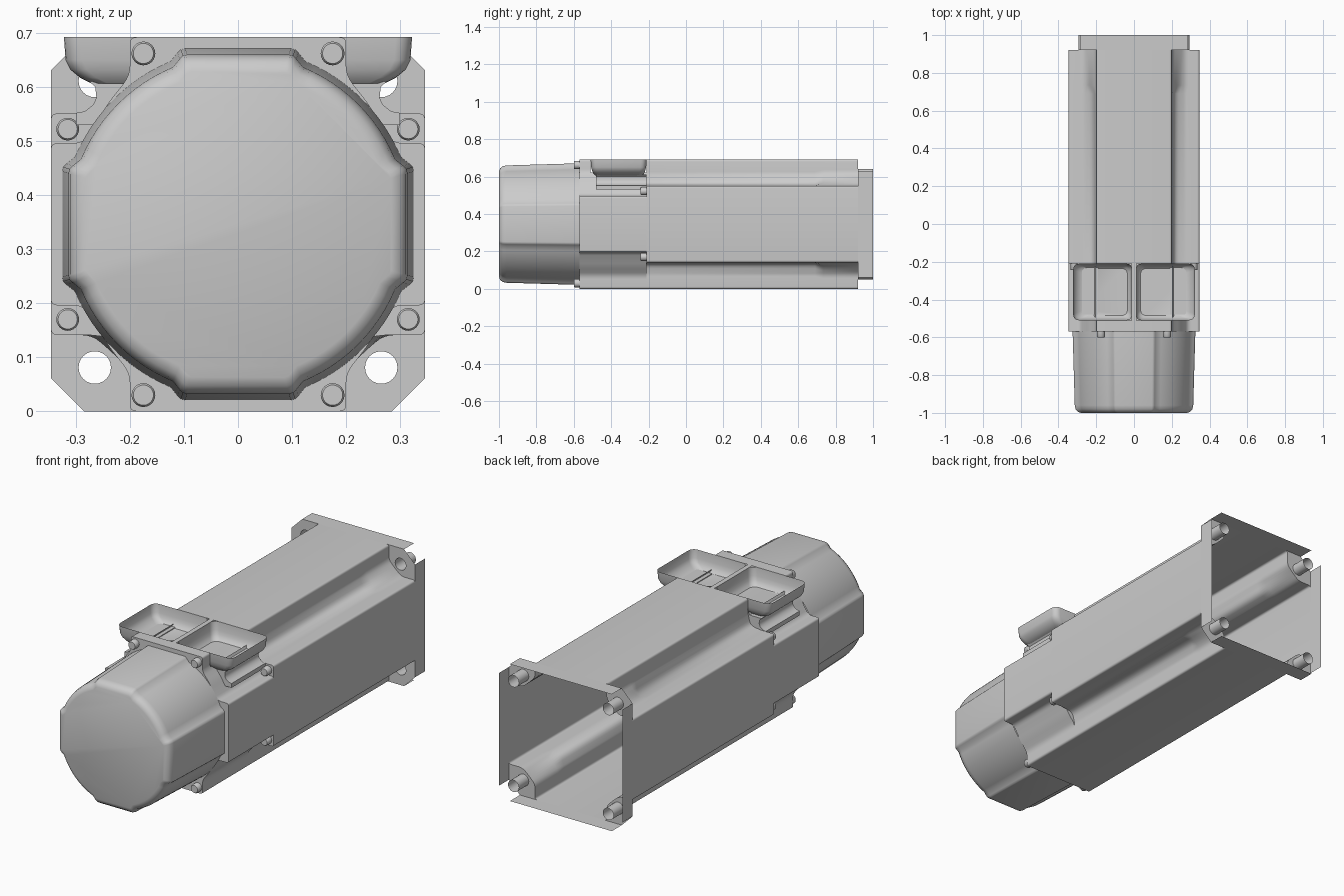
import bpy, bmesh, math
from mathutils import Vector

if "Cube" in bpy.data.objects:
    bpy.data.objects.remove(bpy.data.objects["Cube"])

H = 0.346            # half width; also height of the long axis
SIGNS = [(1, 1), (1, -1), (-1, -1), (-1, 1)]


def finish(bm, name, angle=35):
    bmesh.ops.remove_doubles(bm, verts=bm.verts, dist=1e-5)
    bmesh.ops.recalc_face_normals(bm, faces=bm.faces)
    me = bpy.data.meshes.new(name)
    bm.to_mesh(me)
    bm.free()
    me.shade_smooth()
    me.set_sharp_from_angle(angle=math.radians(angle))
    ob = bpy.data.objects.new(name, me)
    bpy.context.collection.objects.link(ob)
    return ob


def rounded(points, start, end, steps=4):
    """Round every corner (u, v, radius) of an open path."""
    path = [Vector(start)] + [Vector(p[:2]) for p in points] + [Vector(end)]
    out = []
    for i, (u, v, r) in enumerate(points, 1):
        p = path[i]
        a = p + (path[i - 1] - p).normalized() * r
        b = p + (path[i + 1] - p).normalized() * r
        for k in range(steps + 1):
            t = k / steps
            out.append(a * (1 - t) ** 2 + p * 2 * t * (1 - t) + b * t * t)
    return out


def full_loop(quarter):
    """Mirror a quarter profile into a closed loop."""
    loop = []
    for i, (su, sv) in enumerate(SIGNS):
        q = quarter if i % 2 == 0 else quarter[::-1]
        loop += [(su * p[0], sv * p[1]) for p in q]
    return loop


def loft(bm, rings):
    """Skin between equally sized rings of 3D points."""
    rows = [[bm.verts.new(p) for p in ring] for ring in rings]
    n = len(rows[0])
    for a, b in zip(rows, rows[1:]):
        for i in range(n):
            j = (i + 1) % n
            bm.faces.new((a[i], a[j], b[j], b[i]))
    return rows


def along_y(loop, y, s=1.0):
    return [(u * s, y, H + v * s) for u, v in loop]


def quad(bm, pts):
    bm.faces.new([bm.verts.new(p) for p in pts])


def section(corners):
    return rounded(corners, (0, H), (H, 0))


def cylinder(name, x, y0, y1, z, r):
    bm = bmesh.new()
    ring = [(r * math.cos(k * math.pi / 12), r * math.sin(k * math.pi / 12)) for k in range(24)]
    rows = loft(bm, [[(x + u * s, y, z + v * s) for u, v in ring]
                     for y, s in ((y1, 1), (y0 + .005, 1), (y0, .85))])
    bm.faces.new(rows[-1])
    return finish(bm, name)


# Housing: front section, recessed long channel, shallower channel near the flange
front_q = section([(.2, H, .012), (.2, .275, .02), (.24, .225, .02), (.285, .15, .02), (H, .15, .012)])
deep_q = section([(.2, H, .012), (.2, .27, .01), (.213, .213, .025), (.27, .205, .01), (H, .205, .012)])
shallow_q = section([(.2, H, .012), (.2, .27, .02), (.235, .235, .02), (.27, .205, .02), (H, .205, .012)])
F, D, S = map(full_loop, (front_q, deep_q, shallow_q))
T0, T1 = -.51, -.21      # extent of the connector trays
bm = bmesh.new()
rows = loft(bm, [along_y(F, -.57), along_y(F, T0), along_y(F, T1), along_y(D, T1),
                 along_y(D, .69), along_y(S, .735), along_y(S, .92)])
bm.faces.new(rows[0])
# opening in the top for the trays
hole = []
for f in bm.faces:
    c = f.calc_center_median()
    if T0 < c.y < T1 - .01 and c.z > H + .28:
        hole.append(f)
bmesh.ops.delete(bm, geom=hole, context='FACES')
# open-ended mounting collar: four plates
W = .285
for s in (1, -1):
    quad(bm, [(-W, .92, H + s * H), (W, .92, H + s * H), (W, 1, H + s * H), (-W, 1, H + s * H)])
    quad(bm, [(s * H, .92, H - W), (s * H, .92, H + W), (s * H, 1, H + W), (s * H, 1, H - W)])
finish(bm, "motor_housing")

# Flange corners with through holes and open sleeves
for su, sv in SIGNS:
    bm = bmesh.new()
    outline = [tuple(p) for p in shallow_q] + [(H, W), (W, H)]
    circle = [(.265 + .03 * math.cos(k * math.pi / 12), .265 + .03 * math.sin(k * math.pi / 12))
              for k in range(24)]
    edges = []
    for pts in (outline, circle):
        vs = [bm.verts.new((su * u, .92, H + sv * v)) for u, v in pts]
        edges += [bm.edges.new((vs[i], vs[(i + 1) % len(vs)])) for i in range(len(vs))]
    bmesh.ops.triangle_fill(bm, edges=edges, use_beauty=True)
    loft(bm, [[(su * u, y, H + sv * v) for u, v in circle] for y in (.92, 1.0)])
    finish(bm, "flange_corner")

# Rear cover: round with four raised flats, slight draft and rounded end
arc = [math.radians(67.5 - 45 * k / 12) for k in range(13)]
cap_q = ([(.098, .325), (.106, .323), (.112, .317)]
         + [(.326 * math.cos(a), .326 * math.sin(a)) for a in arc]
         + [(.317, .112), (.323, .106), (.325, .098)])
C = full_loop(cap_q)
bm = bmesh.new()
rows = loft(bm, [along_y(C, y, s) for y, s in
                 ((-.57, 1), (-.96, .965), (-.98, .952), (-.993, .92), (-1, .87))])
bm.faces.new(rows[-1])
finish(bm, "rear_cover")

# Connector trays: open bowls overhanging both sides, each on a neck
def tray_ring(s, z, inset, inner):
    x0, x1, y0, y1 = .01 + inner, .322 - inset, T0 + inner, T1 - inner
    r, pts = .03, []
    for cx, cy, a0 in ((x1 - r, y1 - r, 0), (x0 + r, y1 - r, 90),
                       (x0 + r, y0 + r, 180), (x1 - r, y0 + r, 270)):
        for k in range(6):
            a = math.radians(a0 + 18 * k)
            pts.append((s * (cx + r * math.cos(a)), cy + r * math.sin(a), z))
    return pts


for s in (1, -1):
    bm = bmesh.new()
    rows = loft(bm, [tray_ring(s, z, i, n) for z, i, n in
                     ((2 * H, 0, 0), (.65, .003, .003), (.632, .012, .008),
                      (.617, .03, .014), (.606, .052, .025))])
    bm.faces.new(rows[-1])
    finish(bm, "connector_tray")
    bm = bmesh.new()
    neck = [(.19, .61), (.275, .61), (.264, .6), (.262, .58), (.268, .567), (.283, .555), (.3, .552), (.3, .53), (.19, .53)]
    rows = loft(bm, [[(s * x, y, z) for x, z in neck] for y in (T0 + .03, T1)])
    bm.faces.new(rows[0])
    bm.faces.new(rows[1])
    finish(bm, "tray_neck")

# Web between the trays
bm = bmesh.new()
quad(bm, [(-.012, T0, 2 * H), (.012, T0, 2 * H), (.012, T1, 2 * H), (-.012, T1, 2 * H)])
finish(bm, "tray_web")

# Screws: four on the rear face, four on the side steps
for su, sv in SIGNS:
    cylinder("rear_screw", su * .175, -.6, -.565, H + sv * .316, .022)
    cylinder("side_screw", su * .315, -.243, -.205, H + sv * .176, .021)
